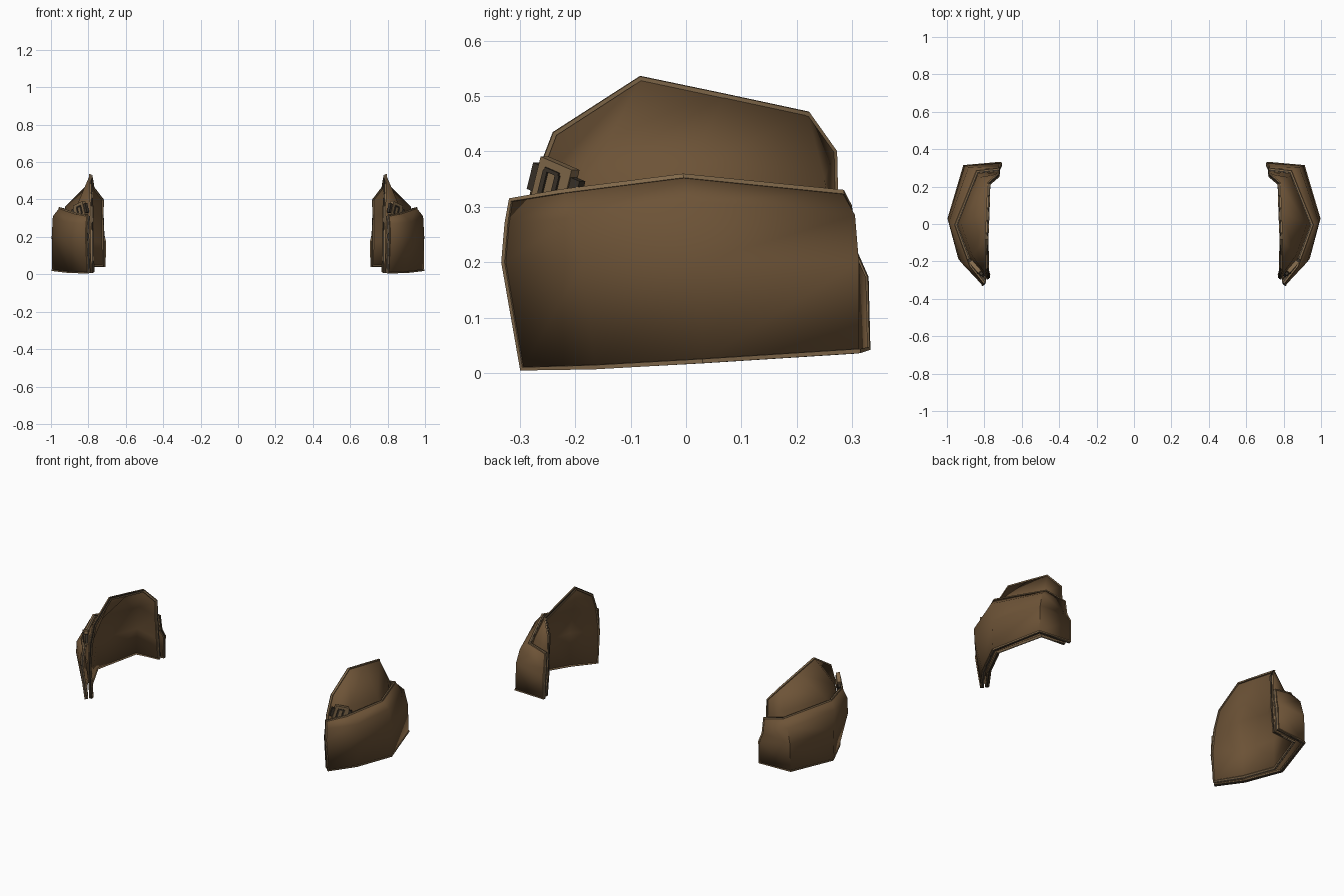
import bpy, bmesh, math
from mathutils import Vector, Matrix

if "Cube" in bpy.data.objects:
    bpy.data.objects.remove(bpy.data.objects["Cube"])


def material(name, rgb):
    m = bpy.data.materials.new(name)
    m.diffuse_color = (*rgb, 1)
    m.use_nodes = True
    m.node_tree.nodes["Principled BSDF"].inputs["Base Color"].default_value = m.diffuse_color
    return m


BROWN = material("leather brown", (0.153, 0.087, 0.038))
TRIM = material("trim tan", (0.235, 0.150, 0.074))
DARK = material("dark brown", (0.045, 0.034, 0.023))


def activate(ob):
    bpy.ops.object.select_all(action='DESELECT')
    ob.select_set(True)
    bpy.context.view_layer.objects.active = ob


def finish(ob, mat, angle):
    ob.data.materials.clear()
    ob.data.materials.append(mat)
    activate(ob)
    bpy.ops.object.shade_smooth_by_angle(angle=math.radians(angle))
    mod = ob.modifiers.new("mirror", 'MIRROR')
    mod.use_axis = (True, False, False)
    mod.use_mirror_merge = False


def border(rows):
    """Points round the edge of a grid, in order."""
    return (list(rows[0]) + [r[-1] for r in rows[1:-1]]
            + list(reversed(rows[-1])) + [r[0] for r in reversed(rows[1:-1])])


def bead(name, loop, radius, mat):
    """Square bead along a closed loop."""
    cu = bpy.data.curves.new(name, 'CURVE')
    cu.dimensions = '3D'
    cu.bevel_depth = radius
    cu.bevel_resolution = 0
    sp = cu.splines.new('POLY')
    sp.points.add(len(loop) - 1)
    for p, co in zip(sp.points, loop):
        p.co = (*co, 1)
    sp.use_cyclic_u = True
    ob = bpy.data.objects.new(name, cu)
    bpy.context.collection.objects.link(ob)
    activate(ob)
    bpy.ops.object.convert(target='MESH')
    finish(bpy.context.object, mat, 30)


def plate(name, rows, thickness):
    """Loft rows (bottom to top, each front to back), then trim the edge:
    a tan bead on each face with a dark core between them."""
    bm = bmesh.new()
    grid = [[bm.verts.new(p) for p in row] for row in rows]
    for a, b in zip(grid, grid[1:]):
        for j in range(len(a) - 1):
            bm.faces.new((a[j], a[j + 1], b[j + 1], b[j]))
    bm.normal_update()
    edge = [(v.co.copy(), v.normal.copy()) for v in border(grid)]
    me = bpy.data.meshes.new(name)
    bm.to_mesh(me)
    bm.free()
    ob = bpy.data.objects.new(name, me)
    bpy.context.collection.objects.link(ob)
    sol = ob.modifiers.new("thickness", 'SOLIDIFY')
    sol.thickness = thickness
    sol.offset = -1
    finish(ob, BROWN, 65)
    for part, depth, radius, mat in (("outside_bead", 0, .0055, TRIM),
                                     ("edge_core", .006, .0065, DARK),
                                     ("inside_bead", .012, .0055, TRIM)):
        bead(f"{name}_{part}", [co - n * depth for co, n in edge], radius, mat)


# Outer curved plate, its back edge kicking out into a lower flap
plate("outer_plate", [
    [(.803, -.295, .008), (.90, -.165, .011), (.993, .03, .022), (.91, .312, .040), (.713, .328, .044)],
    [(.810, -.328, .20), (.94, -.185, .20), (.996, .025, .20), (.905, .312, .20), (.711, .325, .172)],
    [(.808, -.322, .27), (.925, -.205, .28), (.990, .01, .31), (.885, .305, .285), (.720, .306, .215)],
    [(.803, -.315, .312), (.875, -.225, .327), (.955, -.005, .355), (.84, .282, .326), (.722, .295, .30)],
], 0.010)

# Inner plate leaning in to a peaked top
plate("inner_plate", [
    [(.782, -.278, .012), (.875, -.15, .018), (.955, .02, .028), (.87, .28, .045), (.722, .293, .047)],
    [(.784, -.293, .20), (.895, -.17, .20), (.955, .015, .20), (.86, .275, .20), (.722, .280, .17)],
    [(.787, -.276, .33), (.865, -.17, .36), (.925, .00, .36), (.825, .25, .35), (.725, .270, .31)],
    [(.789, -.237, .432), (.792, -.082, .532), (.786, .07, .500), (.780, .22, .468), (.725, .268, .40)],
], 0.010)

# Small buckle block tucked between the plates at the front
FRAME = (Matrix.Translation((.842, -.236, .343))
         @ Matrix.Rotation(math.radians(49), 4, 'Z')
         @ Matrix.Rotation(math.radians(18), 4, 'Y'))


def block(name, centre, size, mat):
    bm = bmesh.new()
    bmesh.ops.create_cube(bm, size=1)
    bm.transform(FRAME @ Matrix.Translation(Vector(centre)) @ Matrix.Diagonal((*size, 1)))
    me = bpy.data.meshes.new(name)
    bm.to_mesh(me)
    bm.free()
    ob = bpy.data.objects.new(name, me)
    bpy.context.collection.objects.link(ob)
    finish(ob, mat, 30)


block("buckle_block", (0, 0, 0), (.078, .022, .075), TRIM)
for k, x in enumerate((-.018, .012)):
    block(f"buckle_slot_{k + 1}", (x, -.012, -.004), (.010, .006, .045), DARK)
block("buckle_bar", (-.003, -.012, .020), (.034, .006, .007), DARK)
block("buckle_front_tab", (-.047, 0, -.004), (.016, .016, .05), DARK)
block("buckle_back_tab", (.050, 0, .008), (.022, .016, .03), DARK)
